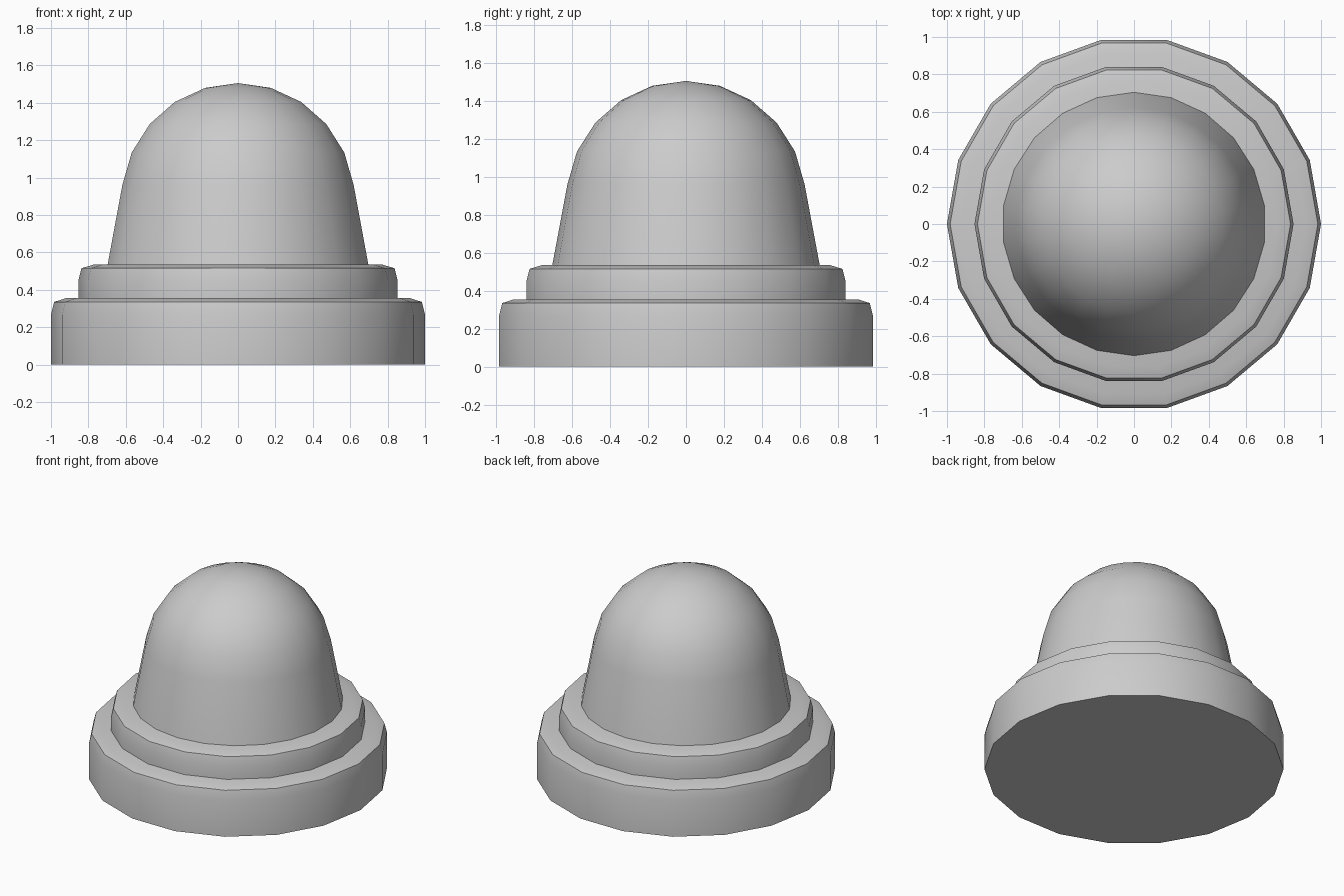
import bpy, bmesh, math

if "Cube" in bpy.data.objects:
    bpy.data.objects.remove(bpy.data.objects["Cube"])


def lathe(name, profile, sides, start_deg):
    """Revolve (radius, z) points around z; radius 0 gives a pole, open ends get caps."""
    bm = bmesh.new()
    rings = []
    for r, z in profile:
        if r == 0:
            rings.append([bm.verts.new((0, 0, z))])
            continue
        angles = [math.radians(start_deg) + 2 * math.pi * i / sides for i in range(sides)]
        rings.append([bm.verts.new((r * math.cos(a), r * math.sin(a), z)) for a in angles])
    for low, high in zip(rings, rings[1:]):
        for i in range(sides):
            j = (i + 1) % sides
            if len(high) == 1:
                bm.faces.new((low[i], low[j], high[0]))
            else:
                bm.faces.new((low[i], low[j], high[j], high[i]))
    bm.faces.new(rings[0][::-1])
    if len(rings[-1]) > 1:
        bm.faces.new(rings[-1])
    mesh = bpy.data.meshes.new(name)
    bm.to_mesh(mesh)
    bm.free()
    obj = bpy.data.objects.new(name, mesh)
    bpy.context.collection.objects.link(obj)
    bpy.ops.object.select_all(action='DESELECT')
    obj.select_set(True)
    bpy.context.view_layer.objects.active = obj
    bpy.ops.object.shade_smooth_by_angle(angle=math.radians(30))
    return obj


# Two stepped tiers with softened top rims
lathe("base_tier", [(1.0, 0), (1.0, 0.267), (0.983, 0.335), (0.92, 0.355)], 18, 0)
lathe("upper_tier", [(0.853, 0.34), (0.853, 0.45), (0.837, 0.515), (0.77, 0.535)], 18, 0)

# Dome: flared skirt below the upper rings of a sphere
step = math.pi / 11
profile = [(0.705, 0.53)]
profile += [(0.631 * math.sin(k * step), 0.87 + 0.635 * math.cos(k * step)) for k in range(5, 0, -1)]
profile.append((0, 1.505))
lathe("dome", profile, 22, 90)
